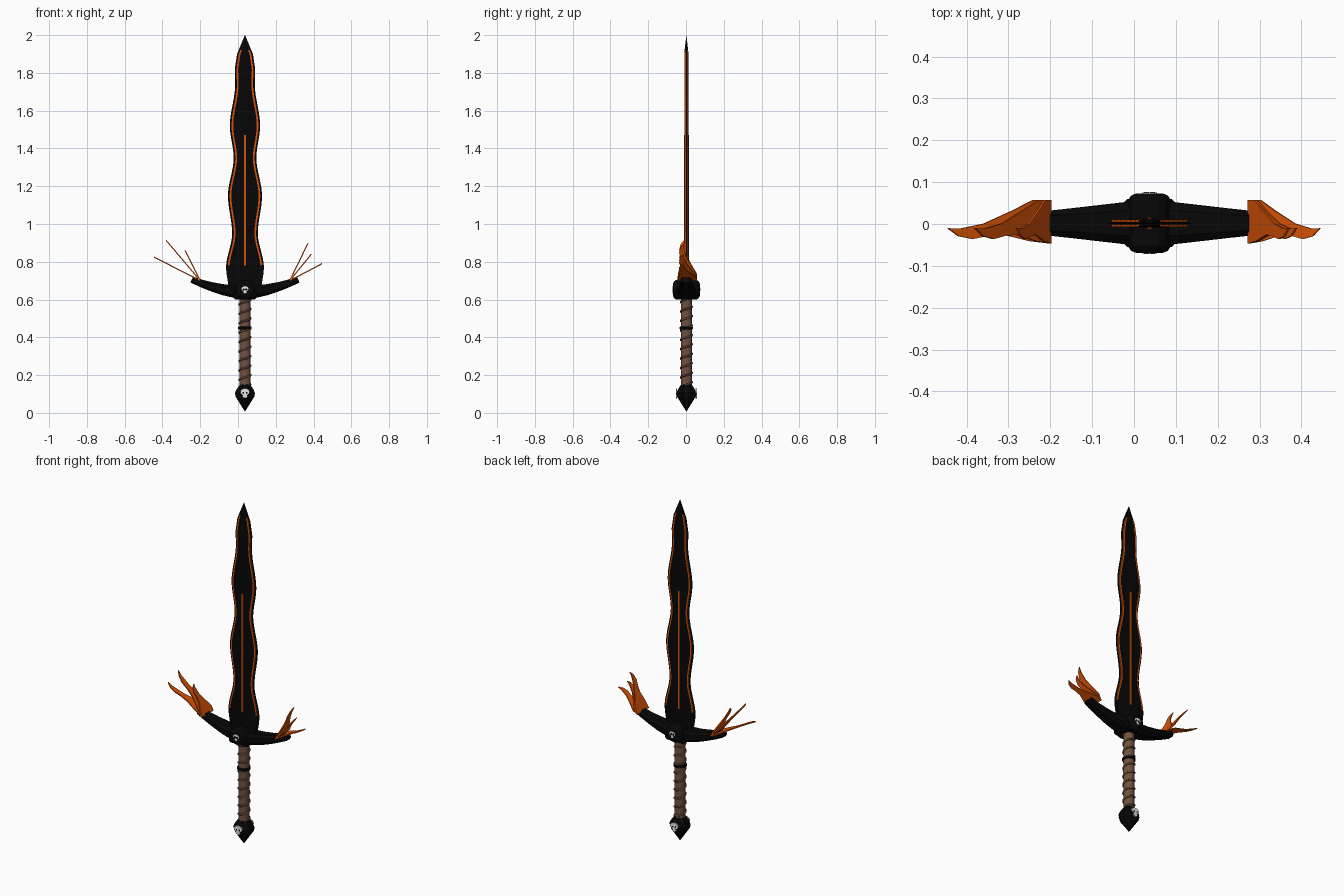
import bpy, bmesh, math
from mathutils import Matrix

if "Cube" in bpy.data.objects:
    bpy.data.objects.remove(bpy.data.objects["Cube"], do_unlink=True)

CX, CY = 0.037, 0.002  # axis of the sword


def material(name, r, g, b):
    m = bpy.data.materials.new(name)
    m.use_nodes = True
    m.diffuse_color = (r, g, b, 1)
    m.node_tree.nodes["Principled BSDF"].inputs["Base Color"].default_value = (r, g, b, 1)
    return m


BLACK = material("black metal", 0.002, 0.002, 0.002)
ORANGE = material("ember orange", 0.68, 0.085, 0.002)
BROWN = material("brown leather", 0.165, 0.083, 0.05)
CORD = material("leather cord", 0.115, 0.058, 0.035)
WHITE = material("bone white", 0.8, 0.8, 0.8)


def finish(bm, name, *mats, smooth=False):
    bmesh.ops.recalc_face_normals(bm, faces=bm.faces)
    me = bpy.data.meshes.new(name)
    bm.to_mesh(me)
    bm.free()
    for m in mats:
        me.materials.append(m)
    ob = bpy.data.objects.new(name, me)
    bpy.context.collection.objects.link(ob)
    if smooth:
        bpy.ops.object.select_all(action='DESELECT')
        ob.select_set(True)
        bpy.context.view_layer.objects.active = ob
        bpy.ops.object.shade_smooth_by_angle()
    return ob


def loft(rings, rule=None):
    """Skin closed rings of points; rule(row, column) picks the material."""
    bm = bmesh.new()
    rows = [[bm.verts.new(p) for p in ring] for ring in rings]
    n = len(rows[0])
    for i in range(len(rows) - 1):
        for j in range(n):
            k = (j + 1) % n
            f = bm.faces.new((rows[i][j], rows[i][k], rows[i + 1][k], rows[i + 1][j]))
            f.material_index = rule(i, j) if rule else 0
    bm.faces.new(rows[0])
    bm.faces.new(rows[-1])
    return bm


def lathe(profile, sides, name, mat, smooth=False):
    turn = [math.tau * (j + 0.5) / sides for j in range(sides)]
    rings = [[(CX + r * math.cos(a), CY + r * math.sin(a), z) for a in turn]
             for r, z in profile]
    return finish(loft(rings), name, mat, smooth=smooth)


def box(name, centre, size, mat, bevel=0):
    bm = bmesh.new()
    bmesh.ops.create_cube(bm, size=1, matrix=Matrix.Translation(centre) @ Matrix.Diagonal((*size, 1)))
    ob = finish(bm, name, mat)
    if bevel:
        mod = ob.modifiers.new("Bevel", 'BEVEL')
        mod.width, mod.segments = bevel, 1


# Wavy blade with raised stripes beside its edges
waves = [(0.64, .085), (0.77, .1), (0.95, .068), (1.15, .09), (1.35, .06),
         (1.52, .08), (1.74, .052), (1.82, .054), (1.9, .042), (2.0, .0006)]


def half_width(z):
    for (z0, w0), (z1, w1) in zip(waves, waves[1:]):
        if z <= z1:
            t = (z - z0) / (z1 - z0)
            if z <= 1.82:
                t = t * t * (3 - 2 * t)
            return w0 + (w1 - w0) * t
    return waves[-1][1]


heights = [0.64 + i * 0.02 for i in range(69)]
rings = []
for z in heights:
    w = half_width(z)
    a, b = w - min(.009, w * .3), w - min(.018, w * .5)
    t = min(1, w / .04)
    front = [(w, 0), (a, -.003 * t), (a, -.009 * t), (b, -.009 * t), (0, -.011 * t),
             (-b, -.009 * t), (-a, -.009 * t), (-a, -.003 * t)]
    section = front + [(-x, -y) for x, y in front]
    rings.append([(CX + x, CY + y, z) for x, y in section])


def stripe(i, j):
    return 1 if j % 8 in (1, 2, 5, 6) and 0.76 < heights[i] < 1.91 else 0


finish(loft(rings, stripe), "blade", BLACK, ORANGE)
box("blade_center_stripe", (CX, CY, 1.125), (.01, .027, .69), ORANGE)

# Crossguard arms sweeping upward to both ends: distance, height, half depth, half thickness
arm = [(0, .64, .051, .034), (.06, .643, .05, .033), (.12, .653, .043, .029),
       (.18, .669, .036, .024), (.235, .687, .03, .02), (.282, .706, .027, .017)]
path = [(-u, z, d, h) for u, z, d, h in arm[:0:-1]] + arm
octagon = [(1, .5), (.6, 1), (-.6, 1), (-1, .5), (-1, -.5), (-.6, -1), (.6, -1), (1, -.5)]
rings = []
for u, z, d, h in path:
    slope = math.copysign(min(abs(u) * 1.7, .42), u)
    nx, nz = -math.sin(slope), math.cos(slope)
    rings.append([(CX + u + nx * h * q, CY + d * p, z + nz * h * q) for p, q in octagon])
finish(loft(rings), "crossguard", BLACK)

# Central collar and round boss on the guard
box("guard_collar", (CX, CY, .627), (.13, .115, .052), BLACK, .012)
boss = [(.032, -.071), (.044, -.066), (.052, -.054), (.052, .054), (.044, .066), (.032, .071)]
rings = [[(CX + r * math.cos(math.tau * k / 16), CY + y, .652 + r * math.sin(math.tau * k / 16))
          for k in range(16)] for r, y in boss]
finish(loft(rings), "guard_boss", BLACK)

# Flat flame tongues fanning from each guard end
upper = [(0, .055), (.17, .055), (.38, .029), (.65, -.001), (.88, -.013), (1, -.012)]
lower = [(.9, -.031), (.76, -.038), (.6, -.03), (.45, -.028), (.2, -.043), (0, -.049)]
fans = {
    "right": ((-.2, .7), [(-.38, .913), (-.445, .825), (-.28, .86)]),
    "left": ((.274, .7), [(.37, .897), (.388, .84), (.445, .79)]),
}
for side, ((x0, z0), tips) in fans.items():
    for n, (x1, z1) in enumerate(tips, 1):
        bm = bmesh.new()
        bm.faces.new([bm.verts.new((x0 + (x1 - x0) * t, CY + y, z0 + (z1 - z0) * t))
                      for t, y in upper + lower])
        ob = finish(bm, f"{side}_flame_{n}", ORANGE)
        mod = ob.modifiers.new("Thickness", 'SOLIDIFY')
        mod.thickness, mod.offset = .006, 0

# Grip with a spiral cord and a ring
lathe([(.029, .14), (.03, .38), (.029, .61)], 24, "grip", BROWN, smooth=True)
lathe([(.03, .441), (.036, .444), (.036, .455), (.03, .458)], 24, "grip_ring", BLACK)
curve = bpy.data.curves.new("grip_cord", 'CURVE')
curve.dimensions = '3D'
curve.bevel_depth, curve.bevel_resolution = .0055, 1
spline = curve.splines.new('POLY')
turns, steps = 9, 18
spline.points.add(turns * steps)
for i, p in enumerate(spline.points):
    a = math.tau * i / steps
    p.co = (CX + .03 * math.cos(a), CY + .03 * math.sin(a), .15 + .45 * i / (turns * steps), 1)
curve.materials.append(CORD)
bpy.context.collection.objects.link(bpy.data.objects.new("grip_cord", curve))

# Faceted pommel ending in a point
lathe([(.03, .15), (.046, .128), (.058, .105), (.053, .085), (.001, .008)], 8, "pommel", BLACK)


# Small skull plates on the front and back
def plate(name, x, y, z, rx, rz, mat, sides=14):
    bm = bmesh.new()
    turn = Matrix.Rotation(math.pi / 2, 4, 'X')
    bmesh.ops.create_cone(bm, cap_ends=True, segments=sides, radius1=1, radius2=1, depth=1,
                          matrix=Matrix.Translation((x, y, z)) @ Matrix.Diagonal((rx, .006, rz, 1)) @ turn)
    finish(bm, name, mat)


def skull(name, depth, z, s, eye):
    for word, d in (("front", -1), ("back", 1)):
        y = CY + d * depth
        plate(f"{name}_{word}_cranium", CX, y, z + .008 * s, .027 * s, .019 * s, WHITE)
        plate(f"{name}_{word}_jaw", CX, y, z - .017 * s, .013 * s, .011 * s, WHITE, 8)
        for e, label in ((-1, "right"), (1, "left")):
            plate(f"{name}_{word}_{label}_eye", CX + e * .01 * s, y + d * .001, z + .002 * s,
                  eye * s, eye * s, BLACK, 8)


skull("pommel_skull", .052, .104, .95, .005)
skull("guard_skull", .07, .652, .7, .009)
